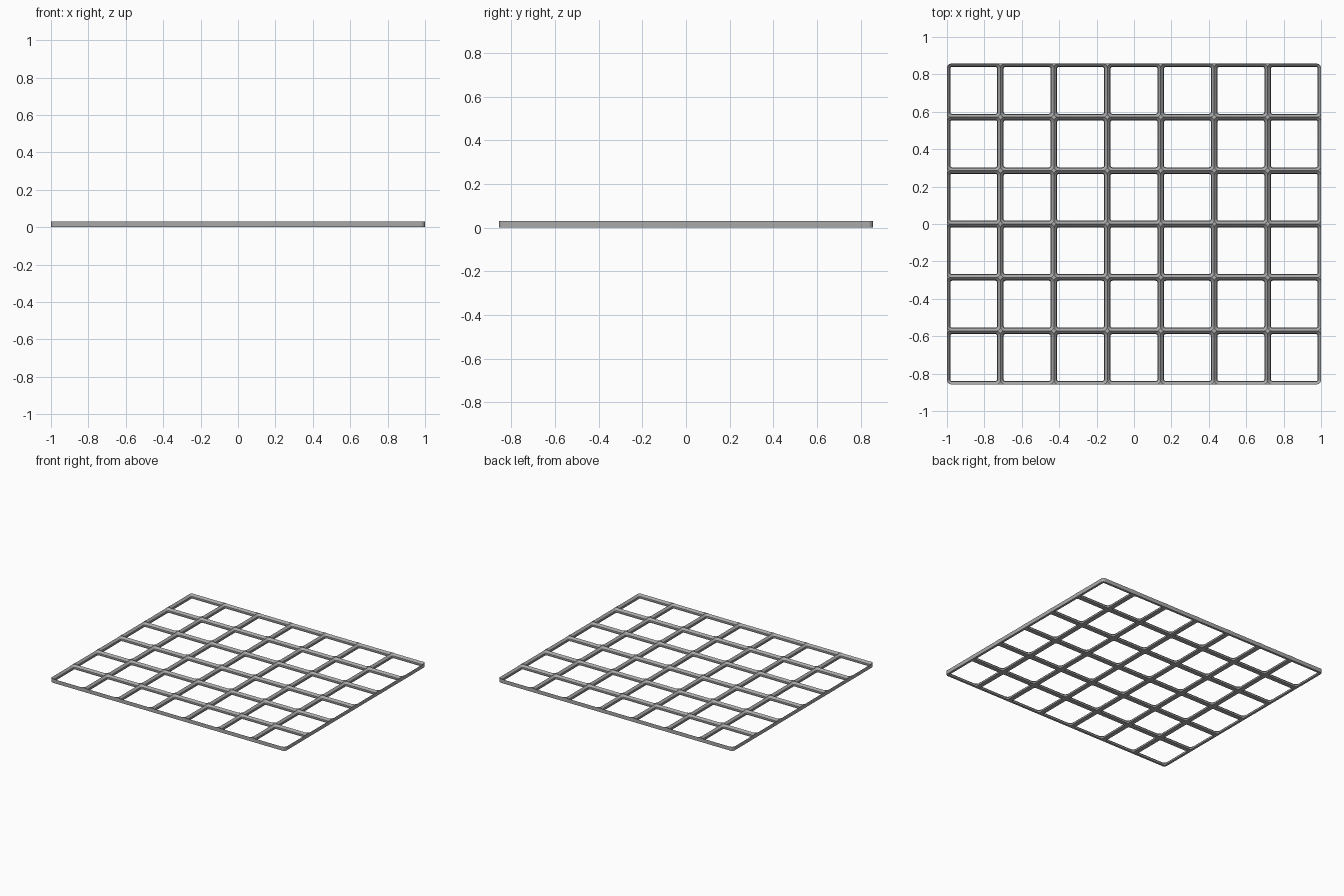
import bpy, bmesh, math

cube = bpy.data.objects.get("Cube")
if cube:
    bpy.data.objects.remove(cube)

MM = 2 / 294          # one millimetre in model units
COLS, ROWS, PITCH = 7, 6, 42
HEIGHT = 4.65
CORNER = 4.0

# Single grey plastic
grey = bpy.data.materials.new("grey plastic")
grey.use_nodes = True
colour = (0.4, 0.4, 0.4, 1)
grey.diffuse_color = colour
grey.node_tree.nodes["Principled BSDF"].inputs["Base Color"].default_value = colour


def rounded_ring(bm, cx, cy, hx, hy, radius, z, steps=8):
    """Ring of vertices around a rounded rectangle."""
    ring = []
    for quarter, (sx, sy) in enumerate([(1, 1), (-1, 1), (-1, -1), (1, -1)]):
        for i in range(steps + 1):
            a = (quarter + i / steps) * math.pi / 2
            x = cx + sx * (hx - radius) + radius * math.cos(a)
            y = cy + sy * (hy - radius) + radius * math.sin(a)
            ring.append(bm.verts.new((x * MM, y * MM, z * MM)))
    return ring


def loft(bm, rings):
    """Closed solid through a stack of rings."""
    for low, high in zip(rings, rings[1:]):
        for i in range(len(low)):
            j = (i + 1) % len(low)
            bm.faces.new((low[i], low[j], high[j], high[i]))
    bm.faces.new(rings[0][::-1])
    bm.faces.new(rings[-1])


def make_object(name, bm):
    mesh = bpy.data.meshes.new(name)
    bm.to_mesh(mesh)
    bm.free()
    mesh.materials.append(grey)
    ob = bpy.data.objects.new(name, mesh)
    bpy.context.collection.objects.link(ob)
    return ob


# Solid plate with rounded outer corners
bm = bmesh.new()
hx, hy = COLS * PITCH / 2, ROWS * PITCH / 2
loft(bm, [rounded_ring(bm, 0, 0, hx, hy, CORNER - 0.75, z) for z in (0, HEIGHT)])
plate = make_object("grid_baseplate", bm)

# Pocket profile: (height, inset from the cell edge), chamfer, wall, chamfer
PROFILE = [(-1, 2.85), (-0.25, 2.85), (0.45, 2.15), (2.25, 2.15), (5.4, -1)]

# Pockets are cut in two checkerboard sets so that neighbours never overlap
cutters = []
for parity in (0, 1):
    bm = bmesh.new()
    for col in range(COLS):
        for row in range(ROWS):
            if (col + row) % 2 != parity:
                continue
            cx = (col - (COLS - 1) / 2) * PITCH
            cy = (row - (ROWS - 1) / 2) * PITCH
            loft(bm, [rounded_ring(bm, cx, cy, PITCH / 2 - inset, PITCH / 2 - inset,
                                   CORNER - inset, z) for z, inset in PROFILE])
    cutter = make_object("pocket_cutter", bm)
    cutter.hide_render = True
    cutters.append(cutter)
    mod = plate.modifiers.new("pockets", "BOOLEAN")
    mod.operation = "DIFFERENCE"
    mod.solver = "EXACT"
    mod.object = cutter

# Bake the cuts and drop the cutters
depsgraph = bpy.context.evaluated_depsgraph_get()
baked = bpy.data.meshes.new_from_object(plate.evaluated_get(depsgraph))
plate.modifiers.clear()
plate.data = baked
baked.materials.clear()
baked.materials.append(grey)
for poly in baked.polygons:
    poly.material_index = 0
for cutter in cutters:
    bpy.data.objects.remove(cutter)

# Smooth rounded corners, sharp edges elsewhere
bpy.ops.object.select_all(action="DESELECT")
plate.select_set(True)
bpy.context.view_layer.objects.active = plate
bpy.ops.object.shade_smooth_by_angle(angle=math.radians(25))
